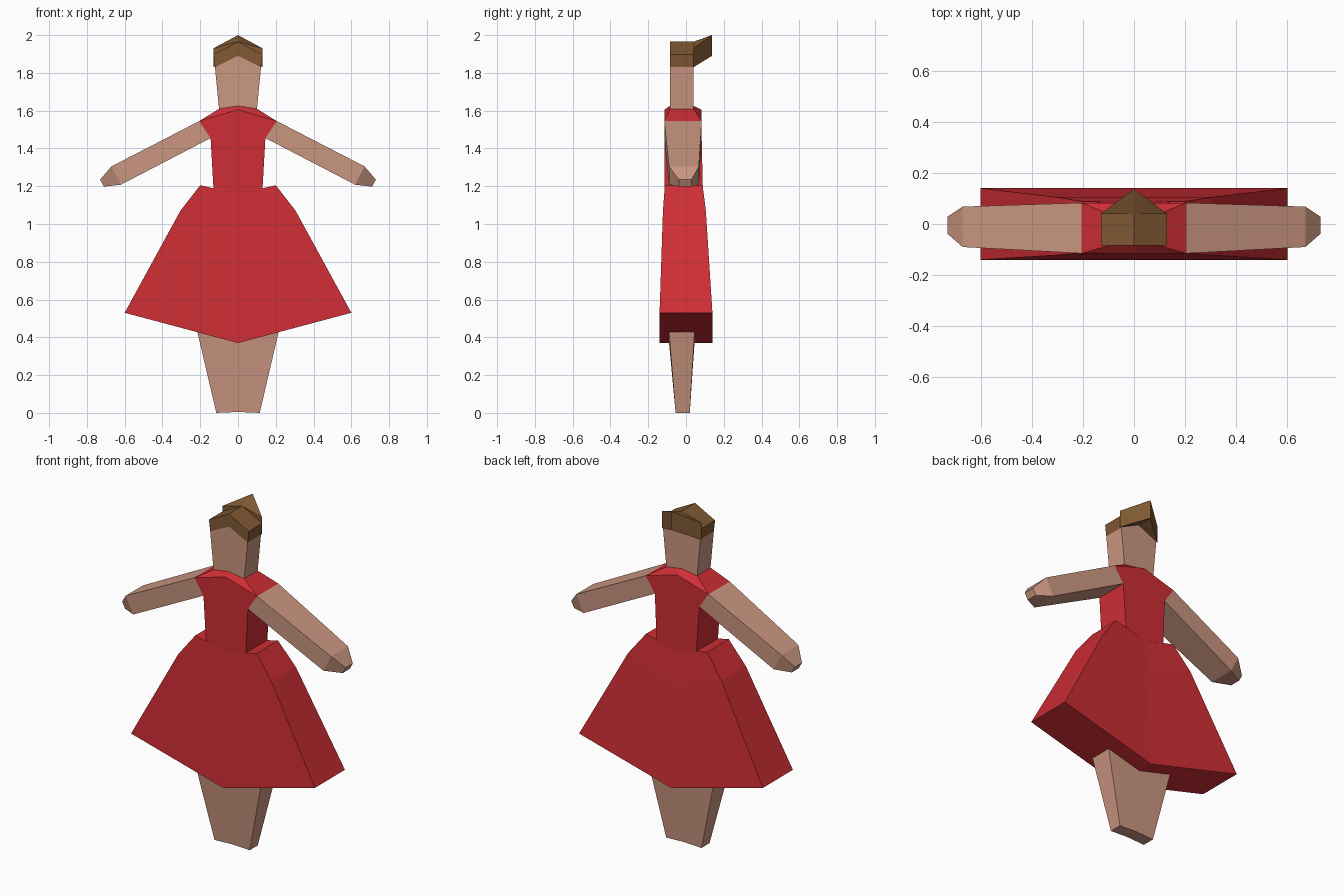
import bpy
import bmesh

if "Cube" in bpy.data.objects:
    bpy.data.objects.remove(bpy.data.objects["Cube"])


def material(name, rgb):
    m = bpy.data.materials.new(name)
    m.diffuse_color = (*rgb, 1)
    m.use_nodes = True
    m.node_tree.nodes["Principled BSDF"].inputs["Base Color"].default_value = m.diffuse_color
    return m


SKIN = material("skin", (0.60, 0.31, 0.22))
RED = material("red_cloth", (0.62, 0.027, 0.035))
BROWN = material("hair_brown", (0.22, 0.10, 0.033))


def loft(name, rings, mat, caps):
    """Skin rings of equal point count, closing both ends with the cap index loops."""
    bm = bmesh.new()
    rows = [[bm.verts.new(p) for p in ring] for ring in rings]
    n = len(rows[0])
    for a, b in zip(rows, rows[1:]):
        for i in range(n):
            j = (i + 1) % n
            bm.faces.new((a[i], a[j], b[j], b[i]))
    for row in (rows[0], rows[-1]):
        for cap in caps:
            bm.faces.new([row[i] for i in cap])
    bmesh.ops.recalc_face_normals(bm, faces=bm.faces[:])
    mesh = bpy.data.meshes.new(name)
    bm.to_mesh(mesh)
    bm.free()
    mesh.materials.append(mat)
    obj = bpy.data.objects.new(name, mesh)
    bpy.context.collection.objects.link(obj)
    return obj


def body(name, rows, mat):
    """Flat slab from rows of (half width, side z, centre z, front y, back y)."""
    rings = [[(-w, f, zs), (0, f, zc), (w, f, zs),
              (w, b, zs), (0, b, zc), (-w, b, zs)] for w, zs, zc, f, b in rows]
    return loft(name, rings, mat, [(0, 1, 4, 5), (1, 2, 3, 4)])


# Legs, skirt, bodice, head and hair, each with chevron-shaped rows
body("legs", [(0.115, 0.0, 0.005, -0.055, 0.02),
              (0.215, 0.428, 0.372, -0.09, 0.045)], SKIN)
body("skirt", [(0.60, 0.53, 0.37, -0.14, 0.14),
               (0.305, 1.07, 0.95, -0.122, 0.105),
               (0.20, 1.205, 1.16, -0.112, 0.088)], RED)
body("bodice", [(0.13, 1.19, 1.15, -0.113, 0.089),
                (0.145, 1.455, 1.455, -0.115, 0.083),
                (0.205, 1.545, 1.605, -0.115, 0.083),
                (0.10, 1.61, 1.625, -0.085, 0.04)], RED)
body("head", [(0.10, 1.605, 1.62, -0.085, 0.04),
              (0.122, 1.83, 1.89, -0.085, 0.04)], SKIN)
body("hair", [(0.122, 1.83, 1.89, -0.085, 0.04),
              (0.13, 1.897, 1.965, -0.085, 0.04)], BROWN)

# Upswept wedge of hair at the back
loft("hair_bun",
     [[(-0.13, 0.04, 1.83), (0, 0.04, 1.89), (0.13, 0.04, 1.83), (0, 0.137, 1.89)],
      [(-0.13, 0.04, 1.93), (0, 0.04, 1.965), (0.13, 0.04, 1.93), (0, 0.137, 2.0)]],
     BROWN, [(0, 1, 3), (1, 2, 3)])

# Arms: sections of (top x, top z, bottom x, bottom z, front y, back y), mirrored
sections = [(0.205, 1.545, 0.145, 1.455, -0.115, 0.083),
            (0.67, 1.305, 0.62, 1.208, -0.09, 0.068),
            (0.73, 1.235, 0.71, 1.198, -0.038, 0.028)]
arms = loft("arms", [[(tx, f, tz), (tx, b, tz), (bx, b, bz), (bx, f, bz)]
                     for tx, tz, bx, bz, f, b in sections], SKIN, [(0, 1, 2, 3)])
arms.modifiers.new("mirror", "MIRROR").use_axis[0] = True
